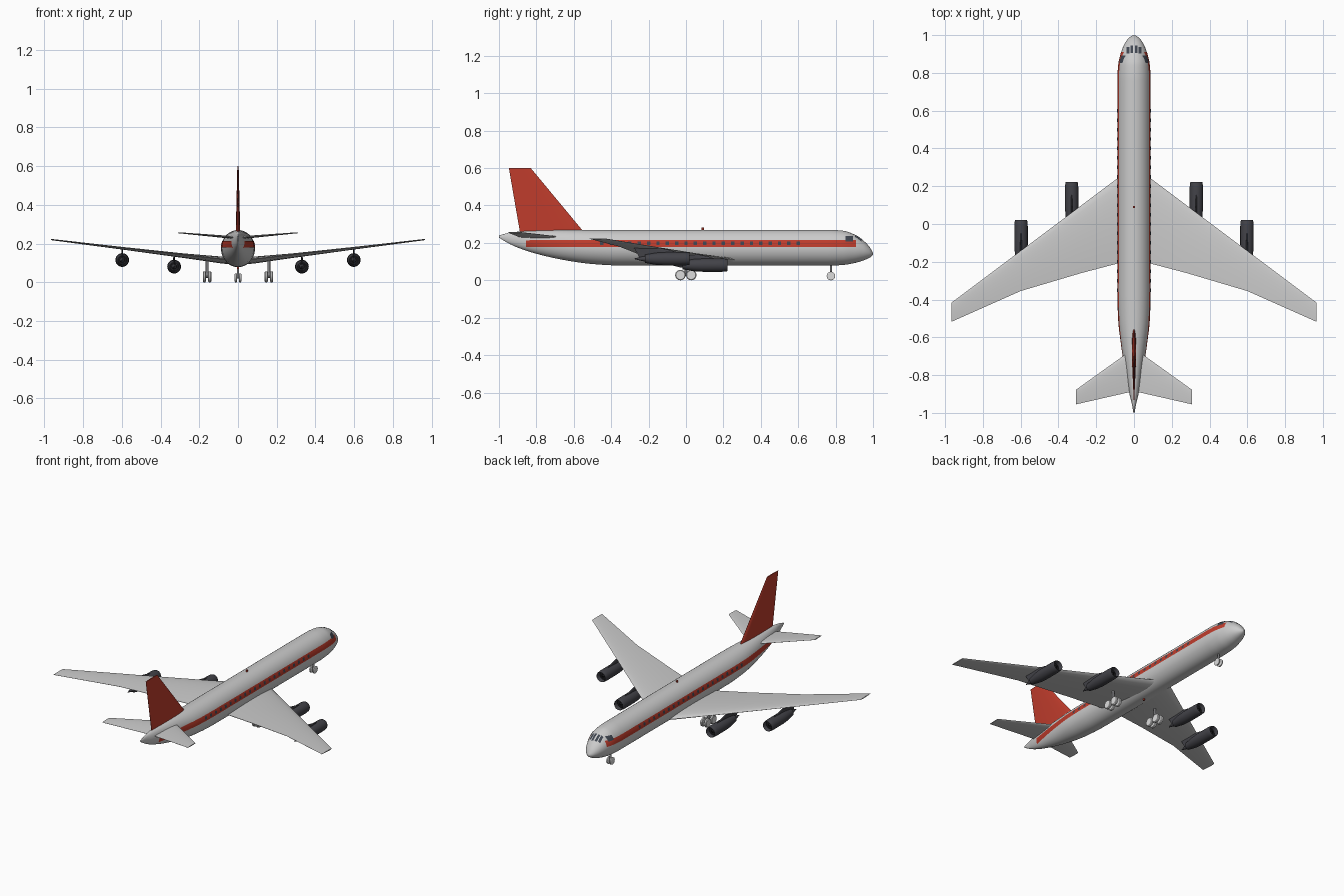
import bpy, bmesh, math
from mathutils import Vector as V

if "Cube" in bpy.data.objects:
    bpy.data.objects.remove(bpy.data.objects["Cube"])


def material(name, col):
    m = bpy.data.materials.new(name)
    m.diffuse_color = (*col, 1)
    m.use_nodes = True
    m.node_tree.nodes["Principled BSDF"].inputs["Base Color"].default_value = m.diffuse_color
    return m


GREY = material("light grey paint", (0.60, 0.60, 0.60))
RED = material("red paint", (0.52, 0.045, 0.025))
DARK = material("dark engine grey", (0.055, 0.055, 0.065))
GLASS = material("dark glass", (0.05, 0.06, 0.08))
BLACK = material("intake black", (0.01, 0.01, 0.012))
WHITE = material("pale wheel grey", (0.72, 0.72, 0.72))
STEEL = material("strut grey", (0.25, 0.25, 0.26))


def finish(name, bm, mat, mirror=False, fix=True, angle=35):
    if fix:
        bmesh.ops.recalc_face_normals(bm, faces=bm.faces)
    me = bpy.data.meshes.new(name)
    bm.to_mesh(me)
    bm.free()
    me.materials.append(mat)
    ob = bpy.data.objects.new(name, me)
    bpy.context.collection.objects.link(ob)
    if mirror:
        ob.modifiers.new("Mirror", 'MIRROR').use_mirror_merge = False
    bpy.ops.object.select_all(action='DESELECT')
    ob.select_set(True)
    bpy.context.view_layer.objects.active = ob
    bpy.ops.object.shade_smooth_by_angle(angle=math.radians(angle))
    return ob


def loft(bm, rings, cap=True):
    rs = [[bm.verts.new(p) for p in r] for r in rings]
    for a, b in zip(rs, rs[1:]):
        n = len(a)
        for i in range(n):
            bm.faces.new((a[i], a[(i + 1) % n], b[(i + 1) % n], b[i]))
    if cap:
        bm.faces.new(rs[0])
        bm.faces.new(rs[-1])


# Fuselage stations: y, half width, bottom z, top z
BODY = [(-1, .003, .228, .240), (-.95, .012, .198, .253), (-.9, .024, .175, .260),
        (-.8, .042, .142, .266), (-.65, .066, .108, .27), (-.5, .083, .087, .27),
        (-.35, .0875, .079, .27), (0, .0875, .078, .27), (.76, .0875, .078, .27),
        (.84, .083, .082, .265), (.90, .071, .092, .245), (.95, .052, .107, .211),
        (.98, .032, .120, .180), (.995, .014, .131, .156), (1, .002, .139, .145)]


def section(y):
    """Smooth monotone interpolation of the stations."""
    n = len(BODY)
    i = max(k for k in range(n - 1) if BODY[k][0] <= y or k == 0)
    h = BODY[i + 1][0] - BODY[i][0]
    t = (y - BODY[i][0]) / h
    out = []
    for c in (1, 2, 3):
        def slope(k):
            k = min(max(k, 0), n - 2)
            return (BODY[k + 1][c] - BODY[k][c]) / (BODY[k + 1][0] - BODY[k][0])

        def tangent(k):
            p, q = slope(k - 1), slope(k)
            return 0 if p * q <= 0 else 2 * p * q / (p + q)
        a, b = BODY[i][c], BODY[i + 1][c]
        out.append(a * (2*t**3 - 3*t*t + 1) + b * (3*t*t - 2*t**3)
                   + h * (tangent(i) * (t**3 - 2*t*t + t) + tangent(i + 1) * (t**3 - t*t)))
    return out


def surf(y, a, off=0.0):
    w, zb, zt = section(y)
    return V(((w + off) * math.cos(a), y, (zb + zt) / 2 + ((zt - zb) / 2 + off) * math.sin(a)))


def angle_z(y, z):
    w, zb, zt = section(y)
    return math.asin(max(-1, min(1, (2 * z - zb - zt) / (zt - zb))))


def angle_x(y, x):
    return math.acos(max(-1, min(1, x / section(y)[0])))


# Fuselage
ys = []
for s, e in zip(BODY, BODY[1:]):
    k = 2 if s[0] in (0, -.35) else 6
    ys += [s[0] + (e[0] - s[0]) * i / k for i in range(k)]
ys.append(1)
bm = bmesh.new()
loft(bm, [[surf(y, math.tau * i / 48) for i in range(48)] for y in ys])
finish("fuselage", bm, GREY)


def patch(bm, y0, y1, lo, hi, by, off, ny=3, na=3):
    """Thin plate that follows the fuselage skin."""
    g = []
    for i in range(ny + 1):
        y = y0 + (y1 - y0) * i / ny
        a, b = by(y, lo), by(y, hi)
        g.append([bm.verts.new(surf(y, a + (b - a) * j / na, off)) for j in range(na + 1)])
    for i in range(ny):
        for j in range(na):
            f = bm.faces.new((g[i][j], g[i + 1][j], g[i + 1][j + 1], g[i][j + 1]))
            f.normal_update()
            c = f.calc_center_median()
            if f.normal.dot(c - V((0, c.y, .175))) < 0:
                f.normal_flip()


# Side stripe
bm = bmesh.new()
patch(bm, -.855, .91, .179, .214, angle_z, .0012, 120, 4)
finish("side_stripe", bm, RED, True, False)

# Cabin windows
bm = bmesh.new()
for i in range(22):
    y = -.45 + i * .05
    patch(bm, y - .009, y + .009, .188, .206, angle_z, .0024, 1, 2)
finish("cabin_windows", bm, GLASS, True, False)

# Cockpit windows
bm = bmesh.new()
patch(bm, .905, .945, .005, .019, angle_x, .0015)
patch(bm, .903, .938, .024, .038, angle_x, .0015)
patch(bm, .852, .893, .206, .234, angle_z, .0024)
finish("cockpit_windows", bm, GLASS, True, False)


def foil(name, mat, stations, nrm, mirror):
    """Loft of thin aerofoils: (leading point, trailing point, thickness)."""
    n = 10
    nrm = V(nrm)
    bm = bmesh.new()
    rings = []
    for le, te, th in stations:
        le, te = V(le), V(te)
        up, dn = [], []
        for i in range(n + 1):
            t = (1 - math.cos(math.pi * i / n)) / 2
            h = th * (1.5 * math.sqrt(t) * (1 - t) * .85 + .04 * t)
            p = le.lerp(te, t)
            up.append(p + nrm * h * .75)
            dn.append(p - nrm * h * .75)
        rings.append(up + dn[:0:-1])
    loft(bm, rings)
    return finish(name, bm, mat, mirror)


# Wings, tailplanes and fin
foil("wings", GREY, [((.02, .292, .105), (.02, -.19, .118), .05),
                     ((.09, .24, .112), (.09, -.21, .122), .046),
                     ((.28, .098, .134), (.28, -.26, .143), .03),
                     ((.60, -.142, .174), (.60, -.355, .18), .017),
                     ((.965, -.415, .22), (.965, -.517, .222), .008)], (0, 0, 1), True)
foil("tailplanes", GREY, [((.01, -.665, .230), (.01, -.887, .230), .02),
                          ((.308, -.878, .256), (.308, -.955, .256), .007)], (0, 0, 1), True)
foil("tail_fin", RED, [((0, -.53, .24), (0, -.885, .24), .032),
                       ((0, -.556, .27), (0, -.89, .27), .03),
                       ((0, -.83, .6), (0, -.947, .6), .009)], (1, 0, 0), False)


def turned(name, mat, x, y, z, profile, n=28):
    """Body of revolution along y from (distance back, radius) pairs."""
    bm = bmesh.new()
    loft(bm, [[V((x + r * math.cos(math.tau * i / n), y - d, z + r * math.sin(math.tau * i / n)))
               for i in range(n)] for d, r in profile])
    return finish(name, bm, mat, True)


# Engines with intake, exhaust cone and pylon
for label, x, y, z, zw in (("inner", .33, .222, .081, .142), ("outer", .598, .02, .115, .176)):
    turned(label + "_engines", DARK, x, y, z,
           [(.03, .027), (.006, .028), (0, .031), (.006, .0335), (.03, .0355), (.13, .0355),
            (.18, .0325), (.24, .022), (.24, .018), (.225, .017)])
    turned(label + "_intakes", BLACK, x, y, z, [(.012, .002), (.026, .009), (.0285, .0272), (.031, .0272)])
    turned(label + "_exhaust_cones", DARK, x, y, z, [(.2, .016), (.25, .013), (.295, .002)], 20)
    foil(label + "_pylons", DARK, [((x, y - .04, z + .028), (x, y - .27, z + .008), .012),
                                   ((x, y - .10, z + .045), (x, y - .29, z + .045), .012),
                                   ((x, y - .17, zw), (x, y - .30, zw), .01)], (1, 0, 0), True)


def rod(bm, a, b, r, n=16):
    a, b = V(a), V(b)
    q = (b - a).to_track_quat('Z', 'Y')
    loft(bm, [[p + q @ V((r * math.cos(math.tau * i / n), r * math.sin(math.tau * i / n), 0))
               for i in range(n)] for p in (a, b)])


def wheel(bm, x, y, r, w):
    q = w / 2
    loft(bm, [[V((x + dx, y + rr * math.cos(math.tau * i / 24), r + rr * math.sin(math.tau * i / 24)))
               for i in range(24)] for dx, rr in ((-q, r * .85), (-q * .6, r), (q * .6, r), (q, r * .85))])


# Landing gear
bm = bmesh.new()
for x in (.146, .174):
    for y in (-.03, .028):
        wheel(bm, x, y, .028, .016)
wheel(bm, .011, .775, .023, .012)
finish("wheels", bm, WHITE, True)
bm = bmesh.new()
rod(bm, (.16, 0, .028), (.16, 0, .12), .007)
rod(bm, (.16, -.03, .028), (.16, .028, .028), .005)
for y in (-.03, .028):
    rod(bm, (.146, y, .028), (.174, y, .028), .005)
finish("main_gear_struts", bm, STEEL, True)
bm = bmesh.new()
rod(bm, (0, .775, .023), (0, .775, .09), .006)
rod(bm, (-.011, .775, .023), (.011, .775, .023), .004)
finish("nose_gear_strut", bm, STEEL)

# Beacons above and below the cabin
bm = bmesh.new()
rod(bm, (0, .09, .262), (0, .09, .281), .006)
rod(bm, (0, .09, .068), (0, .09, .09), .006)
finish("beacons", bm, RED)
